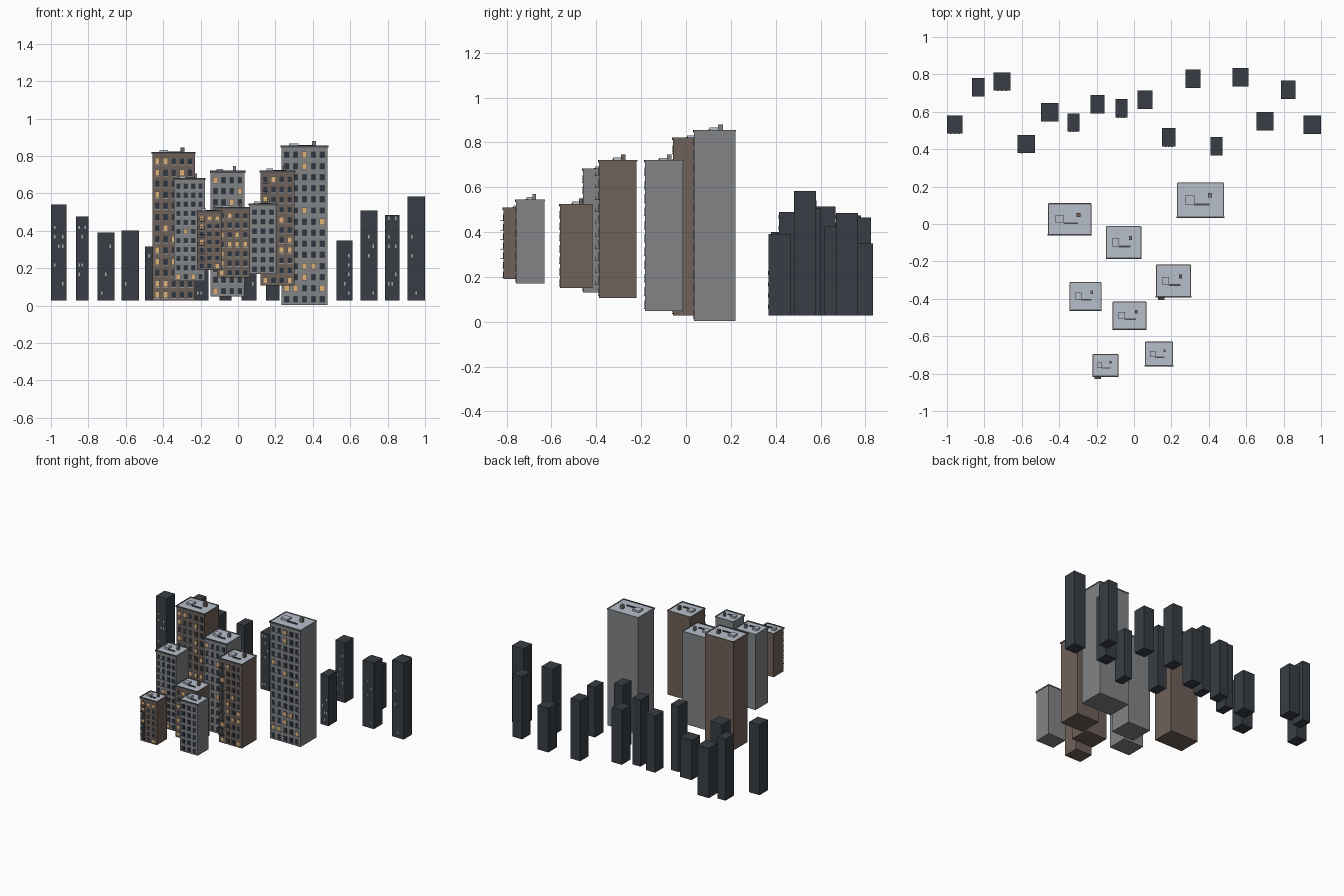
import bpy, bmesh, random
from mathutils import Matrix

if "Cube" in bpy.data.objects:
    bpy.data.objects.remove(bpy.data.objects["Cube"])

random.seed(4)


def mat(name, r, g, b):
    m = bpy.data.materials.new(name)
    m.diffuse_color = (r, g, b, 1)
    m.use_nodes = True
    m.node_tree.nodes["Principled BSDF"].inputs["Base Color"].default_value = m.diffuse_color
    return m


BROWN = mat("brown_brick", .16, .12, .10)
GREY = mat("grey_concrete", .22, .23, .24)
TRIM = mat("dark_trim", .07, .075, .085)
ROOF = mat("pale_roof", .47, .52, .59)
GLASS = mat("dark_glass", .025, .035, .05)
LIT = mat("lit_glass", .75, .45, .18)
SILL = mat("sill_stone", .28, .28, .28)
FAR = mat("far_block", .04, .048, .058)
PALE = mat("far_window", .4, .42, .42)


def boxes(name, items, material):
    """One object from boxes given as (x0, x1, y0, y1, z0, z1)."""
    if not items:
        return
    bm = bmesh.new()
    for x0, x1, y0, y1, z0, z1 in items:
        m = Matrix.Translation(((x0 + x1) / 2, (y0 + y1) / 2, (z0 + z1) / 2)) \
            @ Matrix.Diagonal((x1 - x0, y1 - y0, z1 - z0, 1))
        bmesh.ops.create_cube(bm, size=1, matrix=m)
    me = bpy.data.meshes.new(name)
    bm.to_mesh(me)
    bm.free()
    me.materials.append(material)
    bpy.context.collection.objects.link(bpy.data.objects.new(name, me))


def tower(tag, x0, x1, y0, y1, z0, z1, cols, floors, wall, escape=False):
    w, d = x1 - x0, y1 - y0
    n = tag + "_tower_"
    boxes(n + "walls", [(x0, x1, y0, y1, z0, z1)], wall)
    # roof sheet, low parapets and front cornice
    t = .003
    boxes(n + "roof", [(x0 + t, x1 - t, y0 + t, y1 - t, z1, z1 + .002)], ROOF)
    boxes(n + "parapet", [(x0 - t, x0 + t, y0, y1, z1 - .002, z1 + .006),
                          (x1 - t, x1 + t, y0, y1, z1 - .002, z1 + .006),
                          (x0, x1, y1 - t, y1 + t, z1 - .002, z1 + .006)], wall)
    boxes(n + "cornice", [(x0 - .004, x1 + .004, y0 - .005, y0 + t,
                           z1 - .005, z1 + .006)], TRIM)

    # rooftop plant: hut, duct and chimney
    def roof_part(a, b, c, e, h):
        return (x0 + a * w, x0 + b * w, y0 + c * d, y0 + e * d, z1, z1 + h)
    boxes(n + "roof_hut", [roof_part(.17, .37, .37, .63, .016)], ROOF)
    boxes(n + "roof_duct", [roof_part(.37, .7, .34, .40, .008)], TRIM)
    boxes(n + "chimney", [roof_part(.66, .75, .58, .70, .03)], wall)

    # front windows: frame, pane and sill
    frames, dark, lit, sills = [], [], [], []
    px, pz = w / (cols + .2), (z1 - z0 - .015) / floors
    ww, wh = px * .29, pz * .29
    for i in range(cols):
        for j in range(floors):
            cx = x0 + px * (i + .6)
            cz = z0 + pz * (j + .5)
            frames.append((cx - ww, cx + ww, y0 - .002, y0 + .001,
                           cz - wh, cz + wh))
            pane = (cx - ww * .8, cx + ww * .8, y0 - .003, y0 + .001,
                    cz - wh * .85, cz + wh * .85)
            chance = .3 if wall is BROWN else .1
            (lit if random.random() < chance else dark).append(pane)
            sills.append((cx - ww * 1.15, cx + ww * 1.15, y0 - .005, y0 + .001,
                          cz - wh - .004, cz - wh))
    boxes(n + "window_frames", frames, TRIM)
    boxes(n + "dark_panes", dark, GLASS)
    boxes(n + "lit_panes", lit, LIT)
    boxes(n + "sills", sills, SILL)

    # fire escape: landings with thin rails on the left column
    if escape:
        a, b, f = x0 + .008, x0 + .042, y0 - .017
        parts = []
        for j in range(1, floors):
            z = z0 + pz * j + .004
            parts.append((a, b, f, y0, z, z + .002))
            parts.append((a, b, f, f + .0015, z + .014, z + .0155))
            for x in (a, (a + b) / 2, b - .0015):
                parts.append((x, x + .0015, f, f + .0015, z, z + .0155))
        boxes(n + "fire_escape", parts, TRIM)


tower("west_brown", -.458, -.23, -.057, .108, .027, .815, 5, 13, BROWN)
tower("east_grey", .232, .479, .036, .22, .003, .85, 5, 14, GREY)
tower("centre_grey", -.147, .036, -.183, -.013, .048, .715, 4, 11, GREY)
tower("east_brown", .12, .303, -.388, -.22, .107, .716, 4, 11, BROWN, True)
tower("west_grey", -.342, -.177, -.459, -.313, .13, .677, 4, 11, GREY)
tower("centre_brown", -.112, .064, -.562, -.417, .15, .52, 4, 7, BROWN)
tower("front_grey", .061, .206, -.758, -.632, .17, .54, 3, 7, GREY)
tower("front_brown", -.219, -.086, -.813, -.697, .19, .503, 3, 7, BROWN, True)

# distant plain blocks: x0, x1, centre y, top
far = [(-1, -.917, .532, .54), (-.865, -.8, .732, .475), (-.752, -.66, .762, .39),
       (-.624, -.53, .428, .40), (-.497, -.403, .597, .317), (-.356, -.292, .543, .507),
       (-.233, -.158, .64, .44), (-.1, -.036, .618, .513), (.018, .1, .665, .424),
       (.151, .221, .463, .49), (.275, .355, .777, .465), (.409, .473, .416, .392),
       (.527, .613, .785, .348), (.655, .745, .55, .508), (.787, .863, .717, .484),
       (.906, 1, .53, .583)]
base, half = .027, .049
windows = []
for k, (x0, x1, y, top) in enumerate(far):
    boxes(f"far_block_{k + 1}", [(x0, x1, y - half, y + half, base, top)], FAR)
    # a few lit windows on the front
    for j in range(int((top - base) / .05)):
        for i in range(3):
            if random.random() < .2:
                cx = x0 + (x1 - x0) * (i + 1) / 4
                cz = base + .04 + j * .05
                windows.append((cx - .004, cx + .004, y - half - .001,
                                y - half + .001, cz - .009, cz + .009))
boxes("far_windows", windows, PALE)
